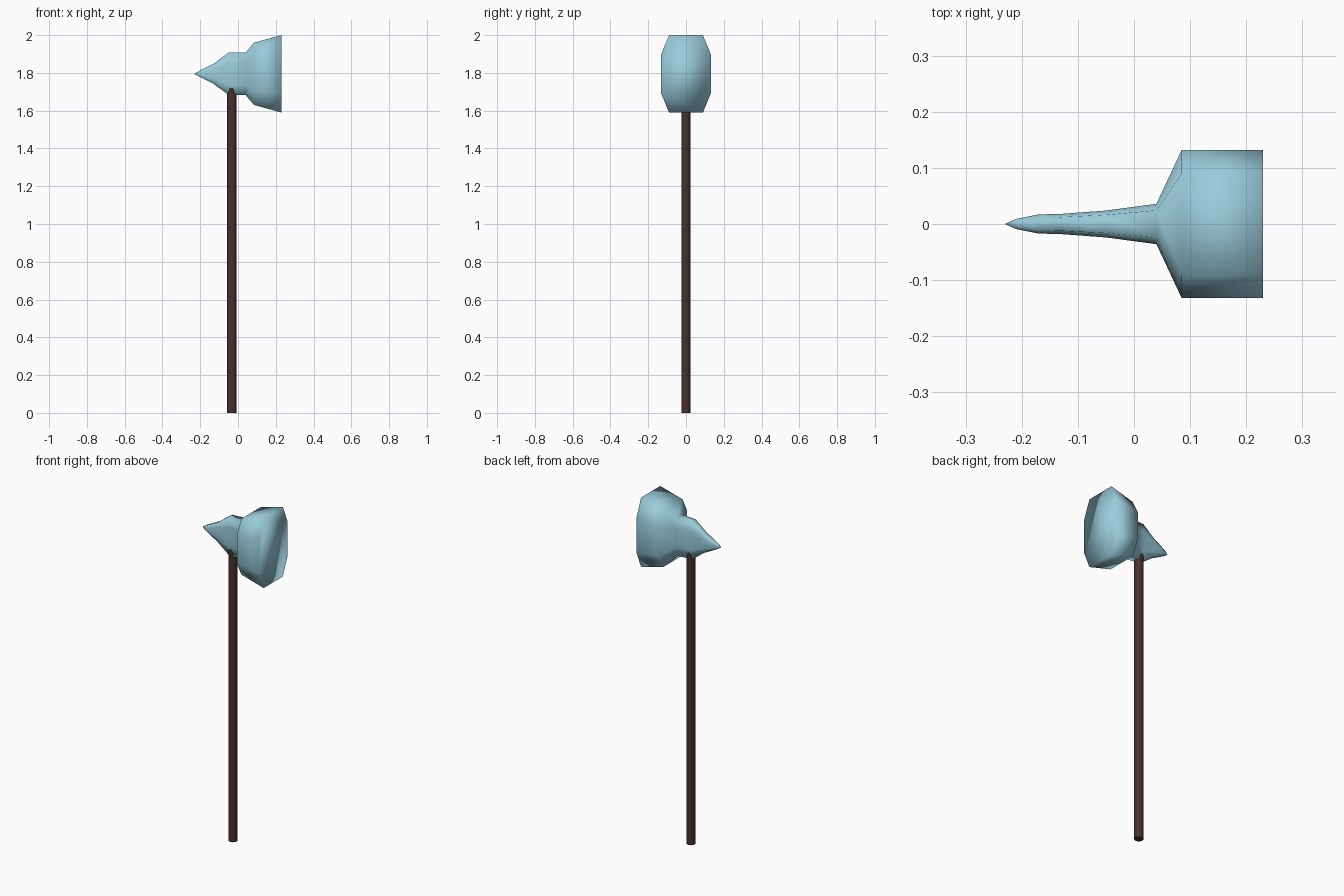
import bpy, bmesh, math

if "Cube" in bpy.data.objects:
    bpy.data.objects.remove(bpy.data.objects["Cube"])


def material(name, color):
    m = bpy.data.materials.new(name)
    m.diffuse_color = (*color, 1)
    m.use_nodes = True
    m.node_tree.nodes["Principled BSDF"].inputs["Base Color"].default_value = m.diffuse_color
    return m


wood = material("dark_wood", (0.065, 0.03, 0.025))
steel = material("pale_blue_metal", (0.32, 0.6, 0.7))

# Handle: long round shaft, its top buried in the head
bpy.ops.mesh.primitive_cylinder_add(vertices=12, radius=0.025, depth=1.72,
                                    location=(-0.033, 0, 0.86))
handle = bpy.context.object
handle.name = "handle"
handle.data.materials.append(wood)
bpy.ops.object.shade_smooth_by_angle(angle=math.radians(40))

# Head: octagonal sections along x (x, half width, half height), spike to striking face
ZC = 1.795
sections = [(-0.21, 0.009, 0.013), (-0.17, 0.017, 0.033), (-0.13, 0.018, 0.053),
            (-0.05, 0.024, 0.112), (0.04, 0.036, 0.112),
            (0.085, 0.132, 0.165), (0.23, 0.132, 0.205)]
octagon = [(-0.68, -1), (0.68, -1), (1, -0.5), (1, 0.5),
           (0.68, 1), (-0.68, 1), (-1, 0.5), (-1, -0.5)]

bm = bmesh.new()
rings = [[bm.verts.new((x, hw * u, ZC + hh * v)) for u, v in octagon]
         for x, hw, hh in sections]
for a, b in zip(rings, rings[1:]):
    for i in range(8):
        j = (i + 1) % 8
        bm.faces.new((a[i], a[j], b[j], b[i]))
# Spike tip and flat striking face
tip = bm.verts.new((-0.23, 0, ZC))
for i in range(8):
    bm.faces.new((tip, rings[0][(i + 1) % 8], rings[0][i]))
bm.faces.new(rings[-1])
bmesh.ops.recalc_face_normals(bm, faces=bm.faces)
for f in bm.faces:
    f.smooth = True
mesh = bpy.data.meshes.new("hammer_head")
bm.to_mesh(mesh)
bm.free()
mesh.materials.append(steel)
head = bpy.data.objects.new("hammer_head", mesh)
bpy.context.collection.objects.link(head)
